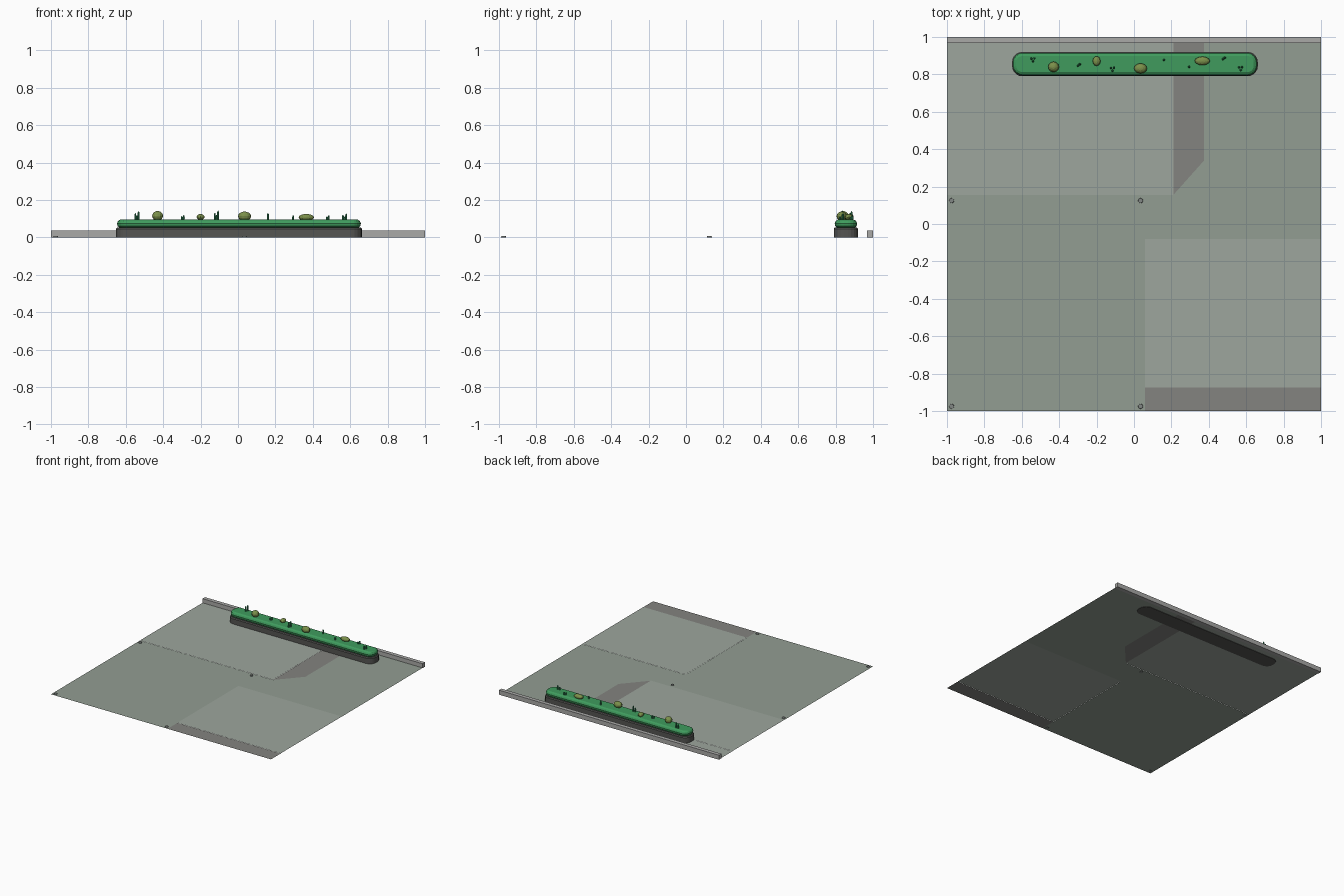
import bpy, bmesh, math
from mathutils import Matrix

if "Cube" in bpy.data.objects:
    bpy.data.objects.remove(bpy.data.objects["Cube"])


def mat(name, r, g, b):
    m = bpy.data.materials.new(name)
    m.diffuse_color = (r, g, b, 1)
    m.use_nodes = True
    m.node_tree.nodes["Principled BSDF"].inputs["Base Color"].default_value = m.diffuse_color
    return m


LIGHT = mat("pale_paving", 0.34, 0.38, 0.34)
PAVE = mat("paving", 0.29, 0.34, 0.29)
PATH = mat("warm_grey", 0.23, 0.23, 0.215)
STONE = mat("dark_stone", 0.09, 0.09, 0.085)
KERB = mat("kerb_grey", 0.40, 0.40, 0.39)
METAL = mat("metal", 0.22, 0.24, 0.23)
GREEN = mat("hedge_green", 0.05, 0.33, 0.11)
LEAF = mat("cactus_green", 0.03, 0.24, 0.10)
OLIVE = mat("olive", 0.20, 0.28, 0.07)


def finish(name, bm, material):
    me = bpy.data.meshes.new(name)
    bm.normal_update()
    bm.to_mesh(me)
    bm.free()
    me.materials.append(material)
    ob = bpy.data.objects.new(name, me)
    bpy.context.collection.objects.link(ob)
    return ob


def panel(name, pts, z, material):
    bm = bmesh.new()
    bm.faces.new([bm.verts.new((x, y, z)) for x, y in pts])
    finish(name, bm, material)


def rect(x0, y0, x1, y1):
    return [(x0, y0), (x1, y0), (x1, y1), (x0, y1)]


# Ground panels with tiny height steps at the joints
panel("upper_left_paving", rect(-1, 0.155, 0.21, 0.825), 0.004, LIGHT)
panel("back_left_paving", rect(-1, 0.825, 0.21, 0.97), 0.003, LIGHT)
panel("lower_left_paving", rect(-1, -1, 0.06, 0.155), 0.003, PAVE)
panel("centre_paving", rect(0.06, -0.08, 0.21, 0.155), 0.003, PAVE)
panel("right_paving", [(0.21, -0.08), (1, -0.08), (1, 0.97), (0.375, 0.97),
                       (0.375, 0.34), (0.21, 0.155)], 0.003, PAVE)
panel("lower_right_paving", rect(0.06, -0.875, 1, -0.08), 0.004, LIGHT)
panel("front_strip", rect(0.06, -1, 1, -0.875), 0.003, PATH)
panel("path", [(0.21, 0.155), (0.375, 0.34), (0.375, 0.97), (0.21, 0.97)], 0.003, PATH)

# Kerb along the back
bm = bmesh.new()
bmesh.ops.create_cube(bm, size=1, matrix=Matrix.Translation((0, 0.984, 0.0185))
                      @ Matrix.Diagonal((2, 0.032, 0.037, 1)))
finish("back_kerb", bm, KERB)

# Round studs in the paving
for i, (x, y) in enumerate([(-0.975, 0.125), (0.035, 0.125), (-0.975, -0.975), (0.035, -0.975)]):
    bm = bmesh.new()
    bmesh.ops.create_cone(bm, cap_ends=True, segments=12, radius1=0.014, radius2=0.012,
                          depth=0.008, matrix=Matrix.Translation((x, y, 0.004)))
    finish(f"stud_{i}", bm, METAL)


def rounded_loft(name, rings, material, cx=0.005, cy=0.855, hx=0.657, hy=0.065, r=0.055, n=5):
    """Stack of rounded rectangles, each ring given as (inset, z)."""
    bm = bmesh.new()
    loops = []
    for inset, z in rings:
        rr = max(r - inset, 0.01)
        loop = []
        for k, (sx, sy) in enumerate([(1, 1), (-1, 1), (-1, -1), (1, -1)]):
            for j in range(n + 1):
                a = math.pi / 2 * (k + j / n)
                loop.append(bm.verts.new((cx + sx * (hx - inset - rr) + rr * math.cos(a),
                                          cy + sy * (hy - inset - rr) + rr * math.sin(a), z)))
        loops.append(loop)
    for a, b in zip(loops, loops[1:]):
        for i in range(len(a)):
            j = (i + 1) % len(a)
            bm.faces.new((a[i], a[j], b[j], b[i]))
    bm.faces.new(loops[0][::-1])
    bm.faces.new(loops[-1])
    return finish(name, bm, material)


# Planter base and chamfered green bed
rounded_loft("planter_base", [(0, 0), (0, 0.046), (0.006, 0.053)], STONE)
rounded_loft("green_bed", [(0.02, 0.05), (0.008, 0.06), (0.005, 0.075),
                           (0.011, 0.088), (0.022, 0.095)], GREEN)

# Round bushes: x, y, radii, centre height
for i, (x, y, rx, ry, rz, z) in enumerate([
        (-0.43, 0.84, 0.029, 0.028, 0.026, 0.115), (-0.20, 0.871, 0.021, 0.026, 0.016, 0.109),
        (0.035, 0.832, 0.035, 0.027, 0.025, 0.113), (0.365, 0.872, 0.041, 0.023, 0.018, 0.107)]):
    bm = bmesh.new()
    bmesh.ops.create_uvsphere(bm, u_segments=12, v_segments=8, radius=1,
                              matrix=Matrix.Translation((x, y, z)) @ Matrix.Diagonal((rx, ry, rz, 1)))
    finish(f"round_bush_{i}", bm, OLIVE)

# Small upright plants: x, y, top height, stem count
for i, (x, y, top, count) in enumerate([
        (-0.54, 0.88, 0.14, 3), (-0.295, 0.85, 0.12, 2), (-0.115, 0.83, 0.143, 3),
        (0.16, 0.877, 0.13, 1), (0.295, 0.84, 0.118, 1), (0.48, 0.885, 0.118, 2),
        (0.57, 0.833, 0.128, 3)]):
    bm = bmesh.new()
    for k in range(count):
        a = k * math.tau / count + 0.6
        d = 0.010 if count == 3 else 0.006 if count == 2 else 0
        h = (top - 0.09) * (1 - 0.22 * k)
        px, py = x + d * math.cos(a), y + d * math.sin(a)
        rings = [(0.005, 0.09), (0.0065, 0.09 + h * 0.5), (0.005, 0.09 + h * 0.88)]
        for (r0, z0), (r1, z1) in zip(rings, rings[1:] + [(0.001, 0.09 + h)]):
            bmesh.ops.create_cone(bm, cap_ends=False, segments=6, radius1=r0, radius2=r1,
                                  depth=z1 - z0, matrix=Matrix.Translation((px, py, (z0 + z1) / 2)))
    bmesh.ops.remove_doubles(bm, verts=bm.verts, dist=0.0002)
    finish(f"small_plant_{i}", bm, LEAF)
